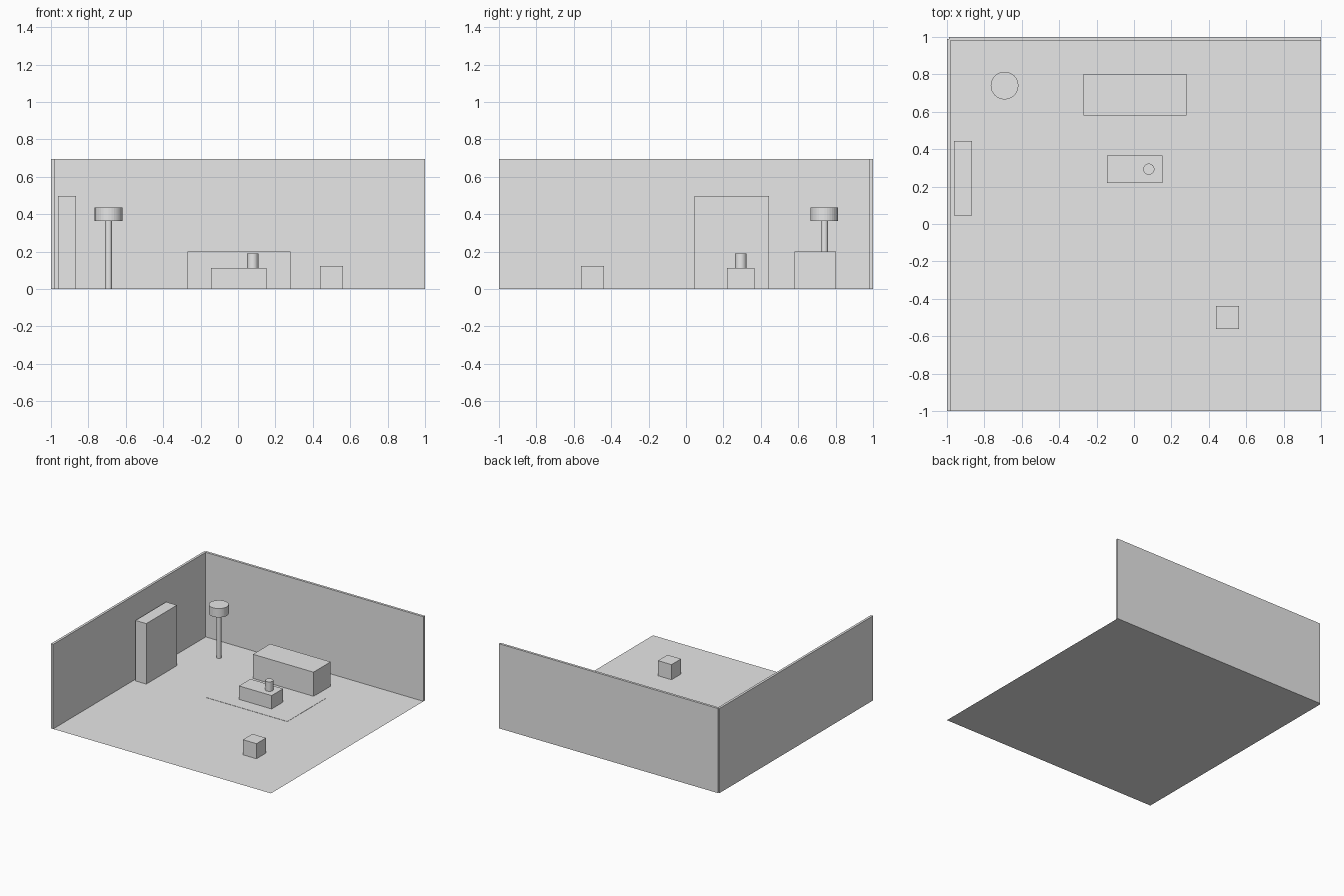
import bpy

default = bpy.data.objects.get("Cube")
if default:
    bpy.data.objects.remove(default, do_unlink=True)

# One plain grey for everything
GREY = (0.8, 0.8, 0.8, 1.0)
grey = bpy.data.materials.new("plain grey")
grey.use_nodes = True
grey.diffuse_color = GREY
for node in grey.node_tree.nodes:
    if node.type == 'BSDF_PRINCIPLED':
        node.inputs["Base Color"].default_value = GREY


def finish(name):
    obj = bpy.context.object
    obj.name = name
    obj.data.name = name
    obj.data.materials.append(grey)
    return obj


def box(name, x, y, z):
    """Box from (low, high) pairs on each axis."""
    spans = (x, y, z)
    bpy.ops.mesh.primitive_cube_add(size=1, location=[(a + b) / 2 for a, b in spans])
    bpy.context.object.scale = [b - a for a, b in spans]
    bpy.ops.object.transform_apply(location=False, rotation=False, scale=True)
    return finish(name)


def cylinder(name, x, y, radius, z):
    bpy.ops.mesh.primitive_cylinder_add(
        vertices=32, radius=radius, depth=z[1] - z[0], location=(x, y, sum(z) / 2))
    return finish(name)


# Room: flat floor and two walls centred on its edges
WALL = 0.02
HEIGHT = 0.695
SIDE = 1 - WALL / 2
bpy.ops.mesh.primitive_plane_add(size=1 + SIDE, location=((1 - SIDE) / 2, (SIDE - 1) / 2, 0))
finish("floor")
box("back_wall", (-SIDE, 1), (1 - WALL, 1), (0, HEIGHT))
box("right_wall", (-1, WALL - 1), (-1, SIDE), (0, HEIGHT))

# Furniture
box("rug", (-0.37, 0.375), (0.105, 0.605), (0, 0.002))
box("sofa", (-0.27, 0.28), (0.58, 0.803), (0, 0.2))
box("coffee_table", (-0.144, 0.153), (0.218, 0.367), (0, 0.112))
cylinder("vase", 0.079, 0.293, 0.03, (0.112, 0.19))
box("bookcase", (-0.963, -0.865), (0.045, 0.443), (0, 0.497))
box("stool", (0.438, 0.562), (-0.562, -0.438), (0, 0.124))

# Floor lamp
LAMP = (-0.692, 0.74)
cylinder("lamp_pole", *LAMP, 0.019, (0, 0.363))
cylinder("lamp_shade", *LAMP, 0.074, (0.363, 0.436))
